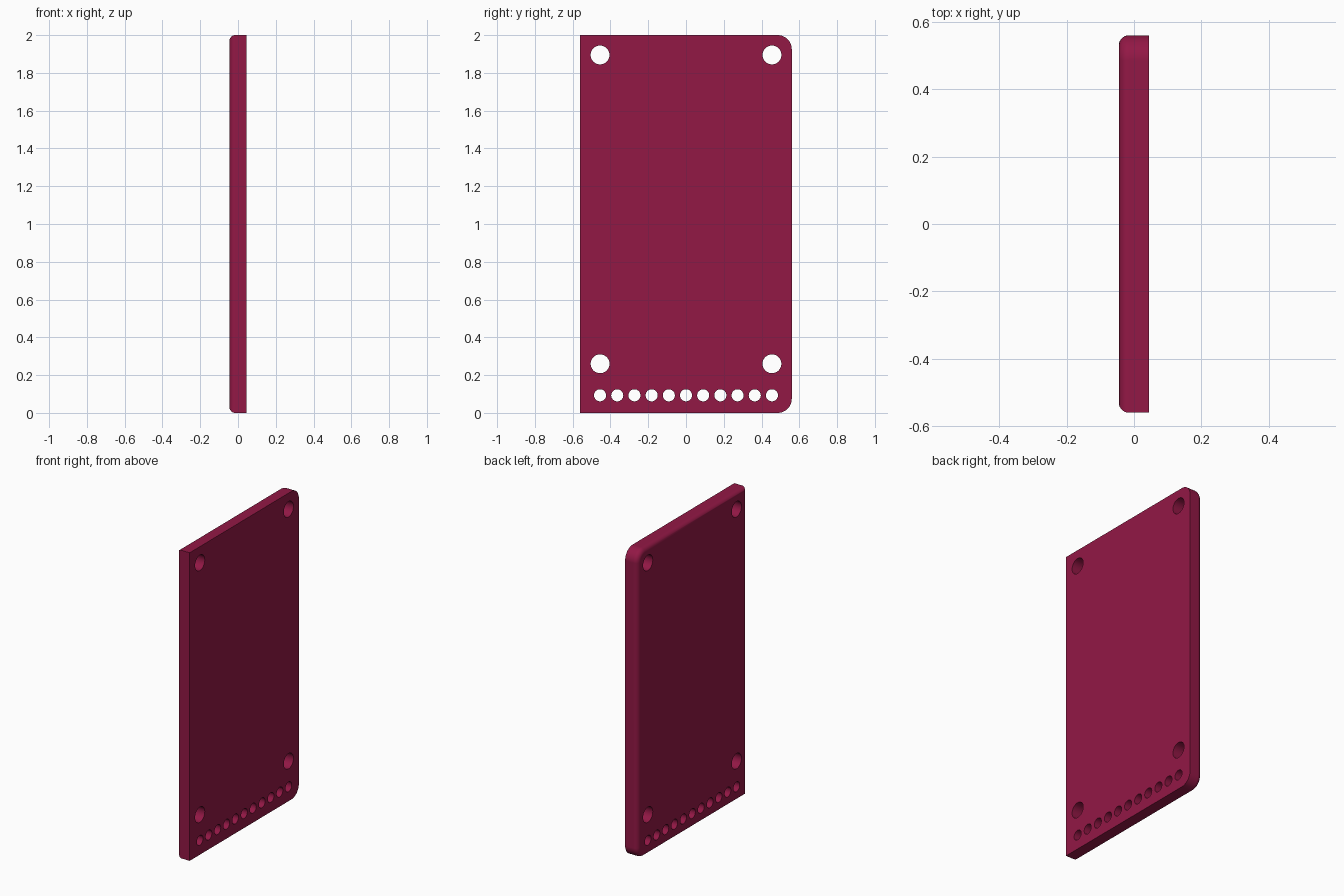
import bpy, bmesh
from math import sin, cos, pi, radians
from mathutils import Matrix

if "Cube" in bpy.data.objects:
    bpy.data.objects.remove(bpy.data.objects["Cube"])

HALF_X, HALF_Y, HEIGHT = 0.045, 0.56, 2.0
CORNER, FILLET = 0.075, 0.03


def outline(d, steps=10):
    """Plate outline in (y, z), inset by d: square at -y, rounded at +y."""
    r, c = CORNER - d, HALF_Y - CORNER
    pts = [(-HALF_Y + d, HEIGHT - d), (-HALF_Y + d, d)]
    for cz, start in ((CORNER, -pi / 2), (HEIGHT - CORNER, 0)):
        for i in range(steps + 1):
            a = start + pi / 2 * i / steps
            pts.append((c + r * cos(a), cz + r * sin(a)))
    return pts


def new_object(name, bm):
    bmesh.ops.recalc_face_normals(bm, faces=bm.faces)
    mesh = bpy.data.meshes.new(name)
    bm.to_mesh(mesh)
    bm.free()
    obj = bpy.data.objects.new(name, mesh)
    bpy.context.collection.objects.link(obj)
    return obj


# Plate body: square front rim, filleted rear rim
sections = [(HALF_X, 0)]
for i in range(9):
    a = pi / 2 * i / 8
    sections.append((-HALF_X + FILLET * (1 - sin(a + 0)) if i == 0 else
                     -HALF_X + FILLET * (1 - sin(a)), FILLET * (1 - cos(a))))
bm = bmesh.new()
rings = [[bm.verts.new((x, y, z)) for y, z in outline(d)] for x, d in sections]
for r0, r1 in zip(rings, rings[1:]):
    for i in range(len(r0)):
        j = (i + 1) % len(r0)
        bm.faces.new((r0[i], r0[j], r1[j], r1[i]))
bm.faces.new(rings[0])
bm.faces.new(rings[-1])
plate = new_object("board_plate", bm)

# Cutters: four mounting holes and a row of eleven pin holes
holes = [(y, z, 0.05) for y in (-0.455, 0.455) for z in (0.26, 1.895)]
holes += [(-0.455 + 0.091 * i, 0.093, 0.032) for i in range(11)]
bm = bmesh.new()
for y, z, r in holes:
    bmesh.ops.create_cone(
        bm, cap_ends=True, segments=32, radius1=r, radius2=r, depth=0.3,
        matrix=Matrix.Translation((0, y, z)) @ Matrix.Rotation(pi / 2, 4, 'Y'))
cutter = new_object("hole_cutters", bm)
cutter.hide_render = True

# Drill the holes
cut = plate.modifiers.new("holes", 'BOOLEAN')
cut.operation = 'DIFFERENCE'
cut.solver = 'EXACT'
cut.object = cutter
bpy.context.view_layer.objects.active = plate
plate.select_set(True)
bpy.ops.object.modifier_apply(modifier=cut.name)
bpy.data.objects.remove(cutter)

# Smooth fillets and hole walls, keep flat faces flat
bpy.ops.object.shade_smooth_by_angle(angle=radians(30))
weighted = plate.modifiers.new("weighted_normals", 'WEIGHTED_NORMAL')
weighted.keep_sharp = True

# Dark red finish
mat = bpy.data.materials.new("dark_red")
mat.diffuse_color = (0.29, 0.009, 0.06, 1)
mat.use_nodes = True
mat.node_tree.nodes["Principled BSDF"].inputs["Base Color"].default_value = mat.diffuse_color
plate.data.materials.clear()
plate.data.materials.append(mat)
